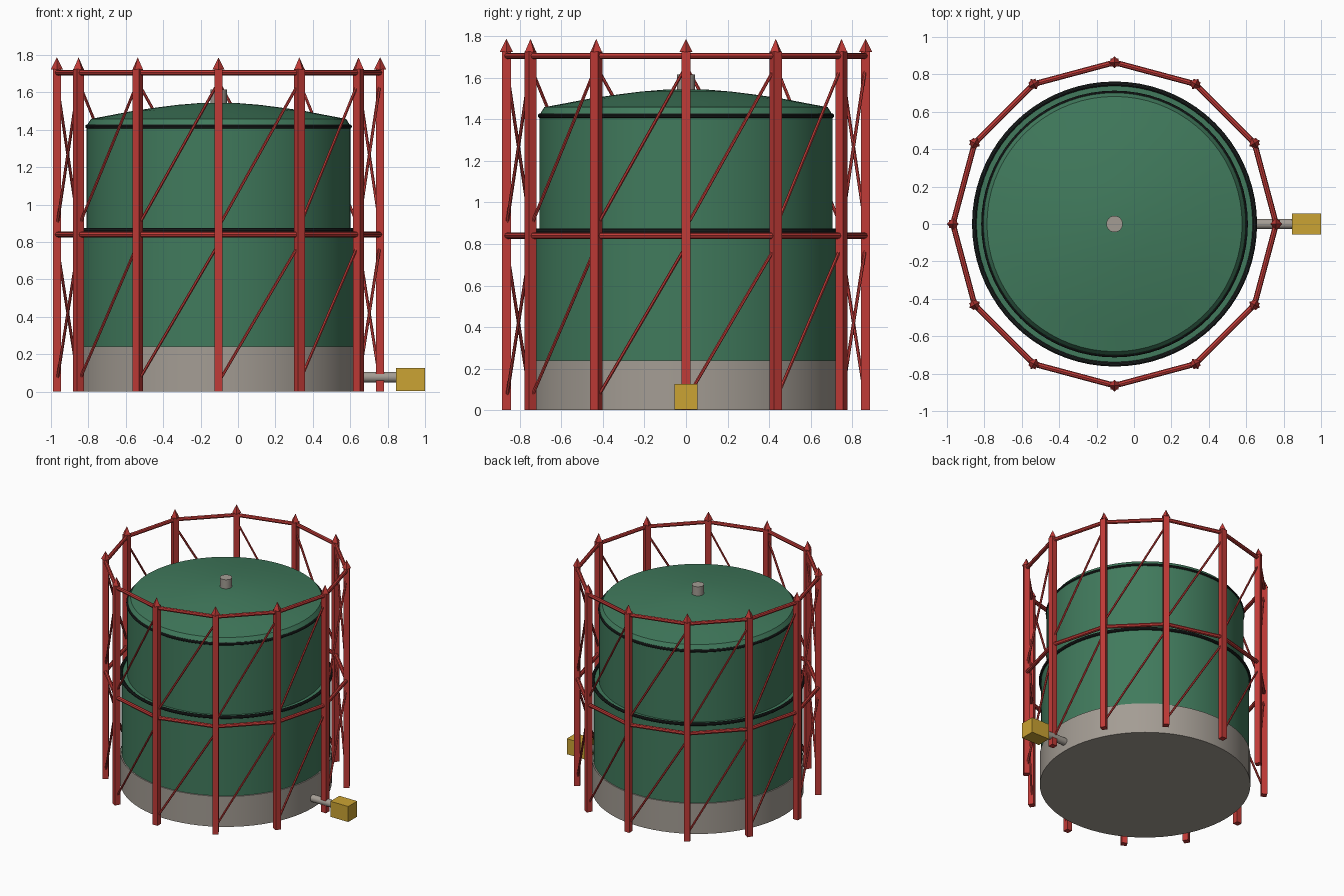
import bpy, bmesh, math
from mathutils import Vector, Matrix

if "Cube" in bpy.data.objects:
    bpy.data.objects.remove(bpy.data.objects["Cube"])

CX = -0.104      # tank axis
R_FRAME = 0.864  # radius of the column circle
N = 12


def material(name, rgb):
    m = bpy.data.materials.new(name)
    m.diffuse_color = (*rgb, 1)
    m.use_nodes = True
    m.node_tree.nodes["Principled BSDF"].inputs["Base Color"].default_value = m.diffuse_color
    return m


GREEN = material("green_paint", (0.052, 0.195, 0.108))
RED = material("red_paint", (0.53, 0.043, 0.038))
GREY = material("concrete_grey", (0.37, 0.335, 0.295))
BLACK = material("black_seal", (0.013, 0.017, 0.016))
YELLOW = material("yellow_paint", (0.60, 0.37, 0.033))


def finish(name, bm, mat, smooth=True):
    bmesh.ops.recalc_face_normals(bm, faces=bm.faces)
    me = bpy.data.meshes.new(name)
    bm.to_mesh(me)
    bm.free()
    me.materials.append(mat)
    ob = bpy.data.objects.new(name, me)
    bpy.context.collection.objects.link(ob)
    if smooth:
        bpy.ops.object.select_all(action='DESELECT')
        ob.select_set(True)
        bpy.context.view_layer.objects.active = ob
        bpy.ops.object.shade_smooth_by_angle(angle=math.radians(30))
    return ob


def lathe(name, profile, mat, segs=72, closed=False):
    """Spin an (r, z) profile about the tank axis."""
    bm = bmesh.new()
    verts = [bm.verts.new((CX + r, 0, z)) for r, z in profile]
    for a, b in zip(verts, verts[1:] + (verts[:1] if closed else [])):
        if a is not b:
            bm.edges.new((a, b))
    bmesh.ops.spin(bm, geom=bm.verts[:] + bm.edges[:], cent=(CX, 0, 0), axis=(0, 0, 1),
                   angle=math.tau, steps=segs, use_duplicate=False)
    bmesh.ops.remove_doubles(bm, verts=bm.verts, dist=1e-4)
    return finish(name, bm, mat)


def seal(name, radius, z, minor):
    prof = [(radius + minor * math.cos(k * math.tau / 10), z + minor * math.sin(k * math.tau / 10))
            for k in range(10)]
    lathe(name, prof, BLACK, closed=True)


def rod(bm, a, b, r, segs=8):
    a, b = Vector(a), Vector(b)
    d = b - a
    mat = Matrix.Translation((a + b) / 2) @ d.to_track_quat('Z', 'Y').to_matrix().to_4x4()
    bmesh.ops.create_cone(bm, cap_ends=True, segments=segs, radius1=r, radius2=r,
                          depth=d.length, matrix=mat)


def frame_point(i, z):
    t = math.tau * i / N
    return (CX + R_FRAME * math.cos(t), R_FRAME * math.sin(t), z)


# Tank: base, two telescoping lifts, domed roof, vent
lathe("concrete_base", [(0, 0), (0.755, 0), (0.755, 0.24), (0, 0.24)], GREY)
lathe("lower_lift", [(0, 0.235), (0.746, 0.235), (0.746, 0.86), (0, 0.86)], GREEN)
lathe("upper_lift", [(0, 0.855), (0.706, 0.855), (0.706, 1.425), (0, 1.425)], GREEN)
lathe("domed_roof", [(0.706, 1.42), (0.682, 1.458), (0.56, 1.481), (0.45, 1.502), (0.33, 1.519),
                     (0.22, 1.533), (0.11, 1.542), (0, 1.545)], GREEN)
lathe("roof_vent", [(0, 1.53), (0.044, 1.53), (0.044, 1.615), (0, 1.615)], GREY, 24)
seal("lower_lift_seal", 0.75, 0.862, 0.012)
seal("upper_lift_seal", 0.702, 1.417, 0.011)

# Guide frame: square columns with pointed finials
columns, finials = bmesh.new(), bmesh.new()
for i in range(N):
    t = math.tau * i / N
    turn = Matrix.Rotation(t, 4, 'Z')
    bmesh.ops.create_cube(columns, size=1, matrix=Matrix.Translation(frame_point(i, 0.8625)) @ turn
                          @ Matrix.Diagonal((0.043, 0.043, 1.725, 1)))
    bmesh.ops.create_cone(finials, cap_ends=True, segments=4, radius1=0.032, radius2=0,
                          depth=0.064, matrix=Matrix.Translation(frame_point(i, 1.755)) @ turn)
finish("guide_columns", columns, RED, False)
finish("column_finials", finials, RED, False)

# Ring rails and diagonal braces in two tiers
rails, braces = bmesh.new(), bmesh.new()
for i in range(N):
    for z in (0.84, 1.705):
        rod(rails, frame_point(i, z), frame_point(i + 1, z), 0.015)
    for z0, z1 in ((0.05, 0.79), (0.88, 1.655)):
        rod(braces, frame_point(i, z0), frame_point(i + 1, z1), 0.008, 6)
finish("ring_rails", rails, RED)
finish("diagonal_braces", braces, RED)

# Gas inlet pipe and valve box
pipe = bmesh.new()
rod(pipe, (0.6, 0, 0.077), (0.86, 0, 0.077), 0.028, 20)
finish("inlet_pipe", pipe, GREY)
box = bmesh.new()
bmesh.ops.create_cube(box, size=1, matrix=Matrix.Translation((0.922, 0, 0.064))
                      @ Matrix.Diagonal((0.156, 0.112, 0.122, 1)))
finish("valve_box", box, YELLOW, False)
